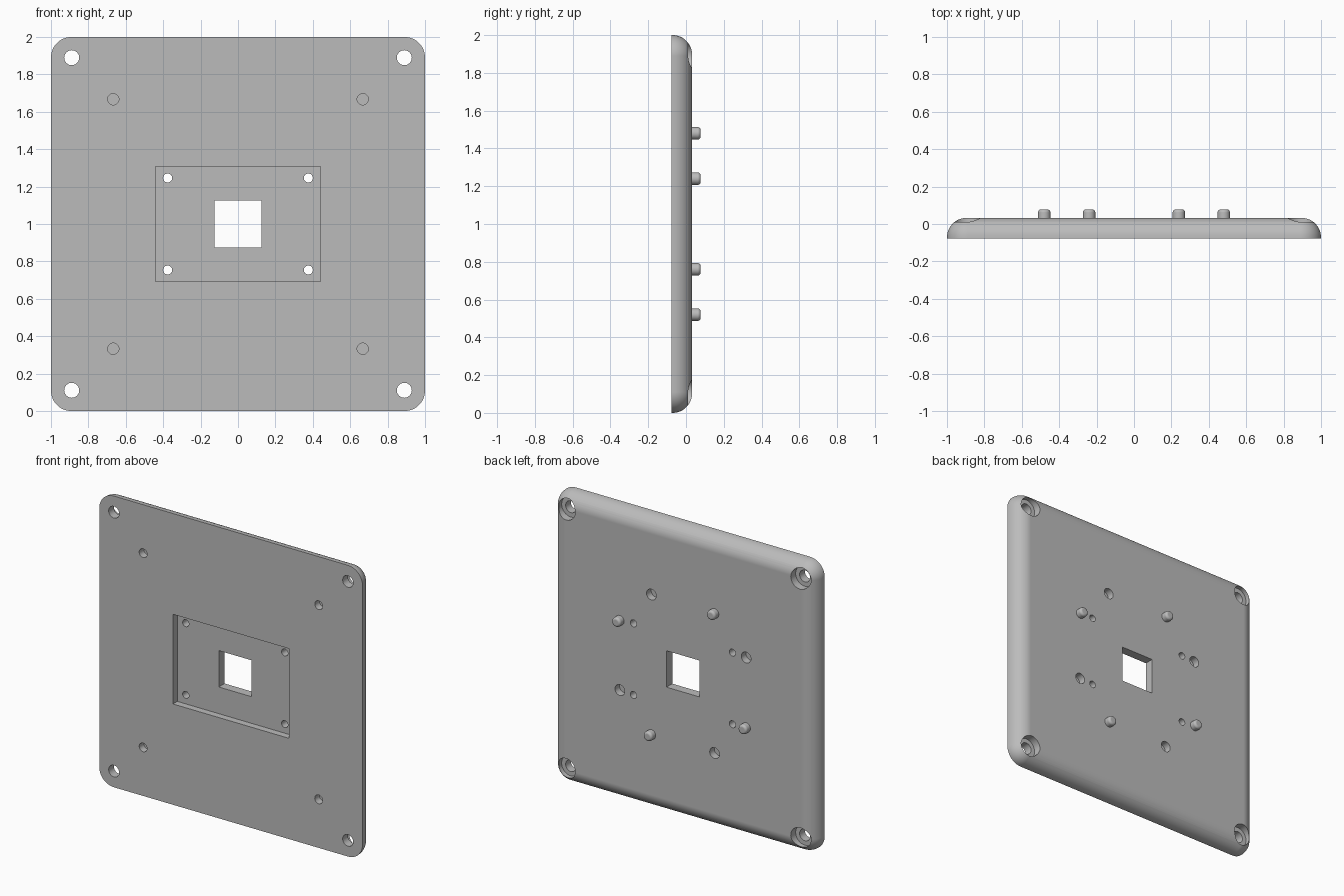
import bpy, bmesh
from math import sin, cos, pi
from mathutils import Matrix, Vector

cube = bpy.data.objects.get("Cube")
if cube:
    bpy.data.objects.remove(cube, do_unlink=True)

GREY = (0.5, 0.5, 0.5, 1)
FRONT, BACK, MID = -0.077, 0.033, 1.0
SIGNS = [(a, b) for a in (-1, 1) for b in (-1, 1)]

grey = bpy.data.materials.new("plain grey")
grey.use_nodes = True
grey.diffuse_color = GREY
grey.node_tree.nodes["Principled BSDF"].inputs["Base Color"].default_value = GREY


def make_object(name, bm):
    bmesh.ops.recalc_face_normals(bm, faces=bm.faces)
    mesh = bpy.data.meshes.new(name)
    bm.to_mesh(mesh)
    bm.free()
    mesh.materials.append(grey)
    ob = bpy.data.objects.new(name, mesh)
    bpy.context.collection.objects.link(ob)
    return ob


def cylinder(name, x, z, radius, y0, y1, bevel=0):
    """Cylinder along y; the bevel rounds the rim at y1."""
    bm = bmesh.new()
    bmesh.ops.create_cone(bm, cap_ends=True, segments=32, radius1=radius,
                          radius2=radius, depth=y1 - y0)
    bmesh.ops.transform(bm, verts=bm.verts, matrix=Matrix.Translation(
        (x, (y0 + y1) / 2, MID + z)) @ Matrix.Rotation(-pi / 2, 4, "X"))
    if bevel:
        rim = [e for e in bm.edges if all(v.co.y > y1 - 0.001 for v in e.verts)]
        bmesh.ops.bevel(bm, geom=rim, offset=bevel, segments=4, profile=0.5,
                        affect="EDGES")
    return make_object(name, bm)


def box(name, half_x, half_z, y0, y1):
    bm = bmesh.new()
    bmesh.ops.create_cube(bm, size=1)
    bmesh.ops.transform(bm, verts=bm.verts, matrix=Matrix.Translation(
        (0, (y0 + y1) / 2, MID)) @ Matrix.Diagonal(
        (2 * half_x, y1 - y0, 2 * half_z, 1)))
    return make_object(name, bm)


def rounded_plate(name, corner, fillet, steps=12):
    """Square plate with round corners and a rounded back edge."""
    bm = bmesh.new()

    def ring(inset, y):
        r, c, verts = corner - inset, 1 - corner, []
        for q, (sx, sz) in enumerate([(1, 1), (-1, 1), (-1, -1), (1, -1)]):
            for i in range(steps + 1):
                a = pi / 2 * (q + i / steps)
                verts.append(bm.verts.new((sx * c + r * cos(a), y,
                                           MID + sz * c + r * sin(a))))
        return verts

    rings = [ring(0, FRONT)]
    for i in range(steps + 1):
        t = pi / 2 * i / steps
        rings.append(ring(fillet * (1 - cos(t)), BACK - fillet + fillet * sin(t)))
    for lo, hi in zip(rings, rings[1:]):
        for i in range(len(lo)):
            j = (i + 1) % len(lo)
            bm.faces.new((lo[i], lo[j], hi[j], hi[i]))
    bm.faces.new(rings[0])
    bm.faces.new(rings[-1])
    return make_object(name, bm)


def activate(ob):
    bpy.ops.object.select_all(action="DESELECT")
    ob.select_set(True)
    bpy.context.view_layer.objects.active = ob


def cut(target, cutter):
    cutter.hide_render = True
    activate(target)
    mod = target.modifiers.new("cut", "BOOLEAN")
    mod.operation, mod.solver, mod.object = "DIFFERENCE", "EXACT", cutter
    bpy.ops.object.modifier_apply(modifier=mod.name)
    bpy.data.objects.remove(cutter, do_unlink=True)


def smooth(ob):
    activate(ob)
    bpy.ops.object.shade_smooth_by_angle(angle=pi / 6)
    ob.modifiers.new("flat face shading", "WEIGHTED_NORMAL").keep_sharp = True


# Plate with front pocket and square window
plate = rounded_plate("mounting_plate", 0.11, 0.105)
pocket_floor = FRONT + 0.047
cut(plate, box("pocket_cutter", 0.44, 0.308, FRONT - 0.1, pocket_floor))
cut(plate, box("window_cutter", 0.125, 0.125, -0.2, 0.2))

for sx, sz in SIGNS:
    # Corner screw holes with counterbores on the back
    cut(plate, cylinder("screw_hole", sx * 0.889, sz * 0.889, 0.04, -0.2, 0.2))
    cut(plate, cylinder("counterbore", sx * 0.889, sz * 0.889, 0.07, BACK - 0.053, 0.2))
    # Small through holes in the pocket
    cut(plate, cylinder("pocket_hole", sx * 0.376, sz * 0.246, 0.024, -0.2, 0.2))
    # Blind holes in the front
    cut(plate, cylinder("blind_hole", sx * 0.667, sz * 0.667, 0.03, -0.2, FRONT + 0.05))

# Alternating locating pegs and sockets around the back
for i, (x, z) in enumerate([(0.48, 0.24), (-0.24, 0.48), (-0.48, -0.24), (0.24, -0.48)]):
    cut(plate, cylinder("socket", x, -z, 0.037, BACK - 0.05, 0.2))
    smooth(cylinder(f"locating_peg_{i + 1}", x, z, 0.033, BACK - 0.01, 0.078, 0.016))

smooth(plate)
